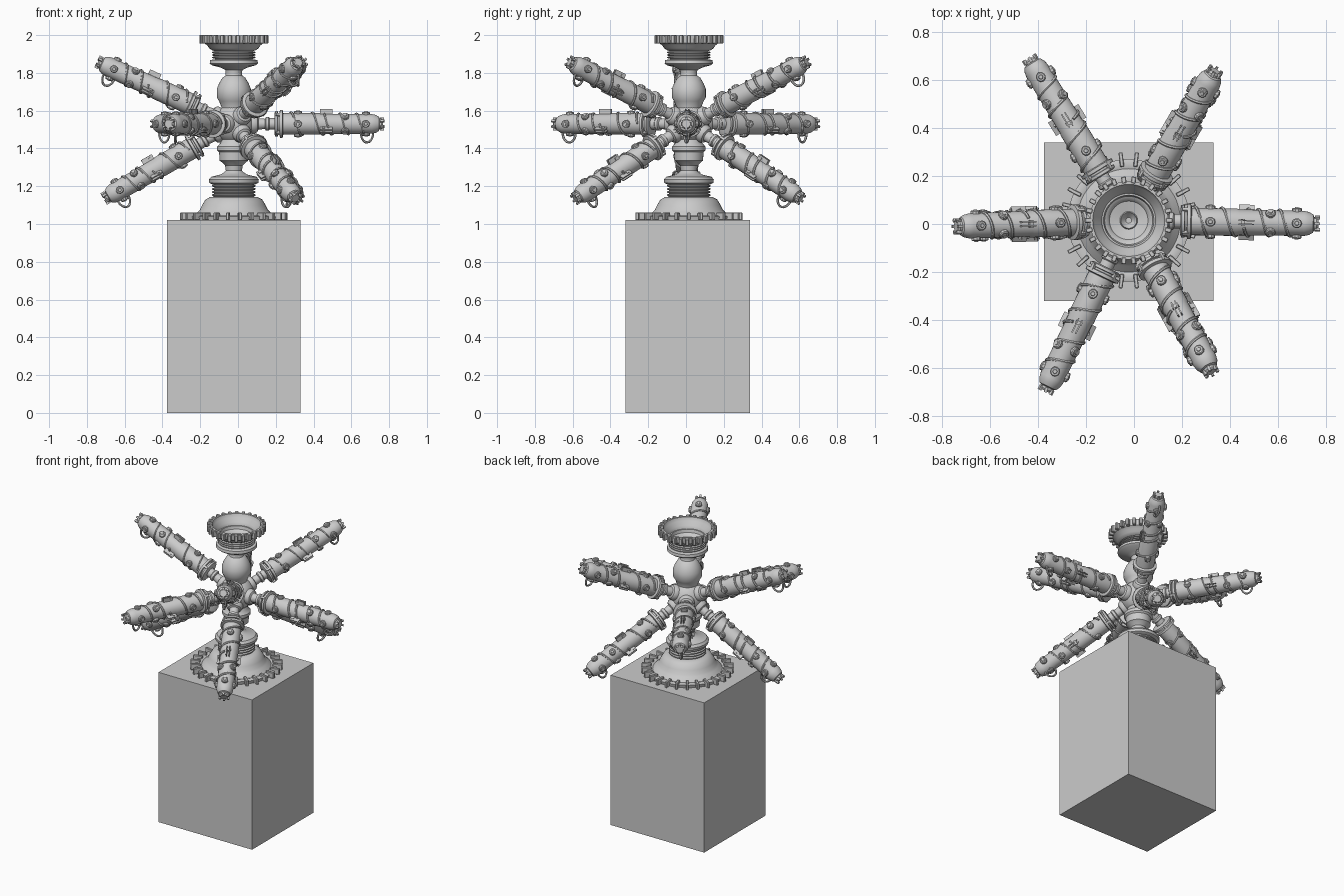
import bpy, bmesh, math
from mathutils import Matrix, Vector

if "Cube" in bpy.data.objects:
    bpy.data.objects.remove(bpy.data.objects["Cube"])

HUB = Vector((-0.022, 0.015, 1.53))


def finish(name, bm, angle=35):
    bmesh.ops.recalc_face_normals(bm, faces=bm.faces)
    me = bpy.data.meshes.new(name)
    bm.to_mesh(me)
    bm.free()
    ob = bpy.data.objects.new(name, me)
    bpy.context.collection.objects.link(ob)
    bpy.ops.object.select_all(action='DESELECT')
    ob.select_set(True)
    bpy.context.view_layer.objects.active = ob
    bpy.ops.object.shade_smooth_by_angle(angle=math.radians(angle))
    return ob


def spin(bm, profile, mat=Matrix(), n=48):
    # revolve (radius, height) points about the z axis of mat
    vs = [bm.verts.new(mat @ Vector((r, 0, z))) for r, z in profile]
    es = [bm.edges.new(p) for p in zip(vs, vs[1:])]
    axis = mat.to_3x3() @ Vector((0, 0, 1))
    bmesh.ops.spin(bm, geom=vs + es, cent=mat.translation, axis=axis,
                   angle=2 * math.pi, steps=n, use_merge=True)
    bmesh.ops.remove_doubles(bm, verts=bm.verts, dist=1e-5)


def box(bm, size, loc, rot=Matrix()):
    bmesh.ops.create_cube(bm, size=1, matrix=rot @ Matrix.Translation(loc) @ Matrix.Diagonal((*size, 1)))


def threads(r, z0, z1, n):
    # zigzag profile for a threaded collar
    h = (z1 - z0) / n
    pts = []
    for i in range(n):
        z = z0 + i * h
        pts += [(r - .014, z), (r, z + h * .3), (r, z + h * .7), (r - .014, z + h)]
    return pts


def teeth(name, r0, r1, z0, z1, width, n):
    bm = bmesh.new()
    for i in range(n):
        rot = Matrix.Translation((HUB.x, HUB.y, 0)) @ Matrix.Rotation(2 * math.pi * i / n, 4, 'Z')
        box(bm, (r1 - r0, width, z1 - z0), ((r0 + r1) / 2, 0, (z0 + z1) / 2), rot)
    bmesh.ops.bevel(bm, geom=bm.edges[:], offset=.003, segments=1, affect='EDGES')
    return finish(name, bm, 20)


def turned(name, profile):
    bm = bmesh.new()
    spin(bm, profile)
    ob = finish(name, bm)
    ob.location = (HUB.x, HUB.y, 0)
    return ob


# plain plinth
bm = bmesh.new()
box(bm, (.705, .66, 1.02), (-.0225, .01, .51))
finish("plinth", bm)

# flared base with toothed flange
turned("base_bell", [(0, 1.02), (.25, 1.02), (.255, 1.04), (.235, 1.046), (.215, 1.04), (.205, 1.05),
                     (.19, 1.065), (.18, 1.075), (.168, 1.10), (.15, 1.13), (.125, 1.143), (.1, 1.145)]
       + threads(.115, 1.145, 1.21, 4)
       + [(.115, 1.21), (.13, 1.218), (.132, 1.235), (.12, 1.25), (.07, 1.262), (.05, 1.275), (.042, 1.285)])
teeth("base_teeth", .225, .285, 1.02, 1.06, .017, 26)

# central column, waisted above and below the hub
turned("lower_column", [(.042, 1.28), (.047, 1.31), (.065, 1.328), (.075, 1.335), (.078, 1.38),
                        (.088, 1.39), (.088, 1.41), (.07, 1.43), (.06, 1.50)])
turned("upper_column", [(.06, 1.55), (.066, 1.62), (.078, 1.65), (.09, 1.67), (.09, 1.715),
                        (.078, 1.745), (.06, 1.775), (.045, 1.785), (.042, 1.80)])

# top cup, hollow with a toothed rim
turned("top_cup", [(.042, 1.79), (.045, 1.815), (.07, 1.828), (.115, 1.84), (.128, 1.85), (.125, 1.868), (.1, 1.872)]
       + threads(.115, 1.875, 1.915, 3)
       + [(.115, 1.92), (.13, 1.93), (.14, 1.945), (.158, 1.958), (.163, 1.998), (.15, 1.998), (.142, 1.975),
          (.118, 1.955), (.112, 1.935), (.105, 1.935), (.1, 1.915), (.09, 1.91), (.08, 1.895),
          (.037, 1.885), (.033, 1.893), (.027, 1.885), (.012, 1.87), (0, 1.87)])
teeth("crown_teeth", .155, .183, 1.955, 2.0, .020, 26)

# hub ball
bm = bmesh.new()
bmesh.ops.create_uvsphere(bm, u_segments=32, v_segments=20, radius=.108, matrix=Matrix.Translation(HUB))
finish("hub_ball", bm)

# --- one arm, built along local x with local z upward ---
ALONG = Matrix.Rotation(math.pi / 2, 4, 'Y')

bm = bmesh.new()
spin(bm, [(.05, .09), (.05, .112), (.042, .125), (.03, .13), (.027, .165), (.036, .17), (.036, .185),
          (.03, .19), (.03, .215), (.055, .215), (.068, .22), (.068, .232), (.058, .234), (.058, .242),
          (.074, .244), (.074, .258), (.057, .262), (.057, .45), (.054, .46), (.052, .73), (.048, .75),
          (.038, .768), (.028, .772), (.028, .782), (.022, .79), (0, .79)], ALONG, 28)
body = finish("arm_body", bm)

# studs around the body, lugs on the end cap and cable clips
bm = bmesh.new()
STUD = [(.021, -.006), (.021, .008), (.017, .012), (.010, .012), (.008, .015), (0, .015)]
for x, r, offs in ((.34, .057, 0), (.59, .053, 45), (.70, .052, 0)):
    for k in range(4):
        turn = Matrix.Rotation(math.radians(90 * k + offs), 4, 'X')
        spin(bm, STUD, turn @ Matrix.Translation((x, 0, r)), 10)
for k in range(6):
    box(bm, (.022, .012, .012), (.785, 0, .029), Matrix.Rotation(math.radians(60 * k), 4, 'X'))
for k in (0, 120, 240):
    turn = Matrix.Rotation(math.radians(k), 4, 'X')
    for dy in (-.008, .008):
        box(bm, (.065, .006, .026), (.49, dy, .066), turn)
    box(bm, (.016, .03, .016), (.475, 0, .062), turn)
for k in range(4):
    box(bm, (.03, .014, .014), (.238, 0, .068), Matrix.Rotation(math.radians(90 * k + 45), 4, 'X'))
studs = finish("arm_studs_and_clips", bm)


def wire(bm, pts, r):
    # sweep a six-sided tube along the points
    rings = []
    for i, p in enumerate(pts):
        d = (pts[min(i + 1, len(pts) - 1)] - pts[max(i - 1, 0)]).normalized()
        u = d.cross(Vector((1, .02, .03))).normalized()
        v = d.cross(u)
        rings.append([bm.verts.new(p + r * (u * math.cos(a * math.pi / 3) + v * math.sin(a * math.pi / 3)))
                      for a in range(6)])
    for a, b in zip(rings, rings[1:]):
        for k in range(6):
            bm.faces.new((a[k], a[(k + 1) % 6], b[(k + 1) % 6], b[k]))
    bm.faces.new(rings[0])
    bm.faces.new(rings[-1][::-1])


# wrapped cable and the loop hanging below the tip
bm = bmesh.new()
for x0, x1, turns, ph in ((.275, .50, 2, 0), (.48, .70, 2.5, 2)):
    pts = []
    for i in range(int(turns * 20) + 1):
        t = i / int(turns * 20)
        a = ph + t * turns * 2 * math.pi
        r = .061 - .008 * (x0 - .275 + t * (x1 - x0)) / .42
        pts.append(Vector((x0 + t * (x1 - x0), r * math.cos(a), r * math.sin(a))))
    wire(bm, pts, .0065)
wire(bm, [Vector((.705 + .032 * math.cos(a), .012 * math.cos(a), -.048 - .05 * math.sin(a)))
          for a in [math.pi * i / 16 for i in range(17)]], .0065)
cable = finish("arm_cable", bm)

# three level arms, three raised and three lowered: (azimuth, elevation)
ARMS = [(-1, 0), (121.5, 0), (244, 0)]
ARMS += [(az, el) for az in (60, 182, 298.5) for el in (24.5, -30)]
for i, (az, el) in enumerate(ARMS):
    m = (Matrix.Translation(HUB) @ Matrix.Rotation(math.radians(az), 4, 'Z')
         @ Matrix.Rotation(math.radians(-el), 4, 'Y'))
    for part in (body, studs, cable):
        ob = part
        if i:
            ob = bpy.data.objects.new(f"{part.name}_{i + 1}", part.data)
            bpy.context.collection.objects.link(ob)
            for mod in part.modifiers:
                new = ob.modifiers.new(mod.name, mod.type)
                if mod.type == 'NODES':
                    new.node_group = mod.node_group
        ob.matrix_world = m
